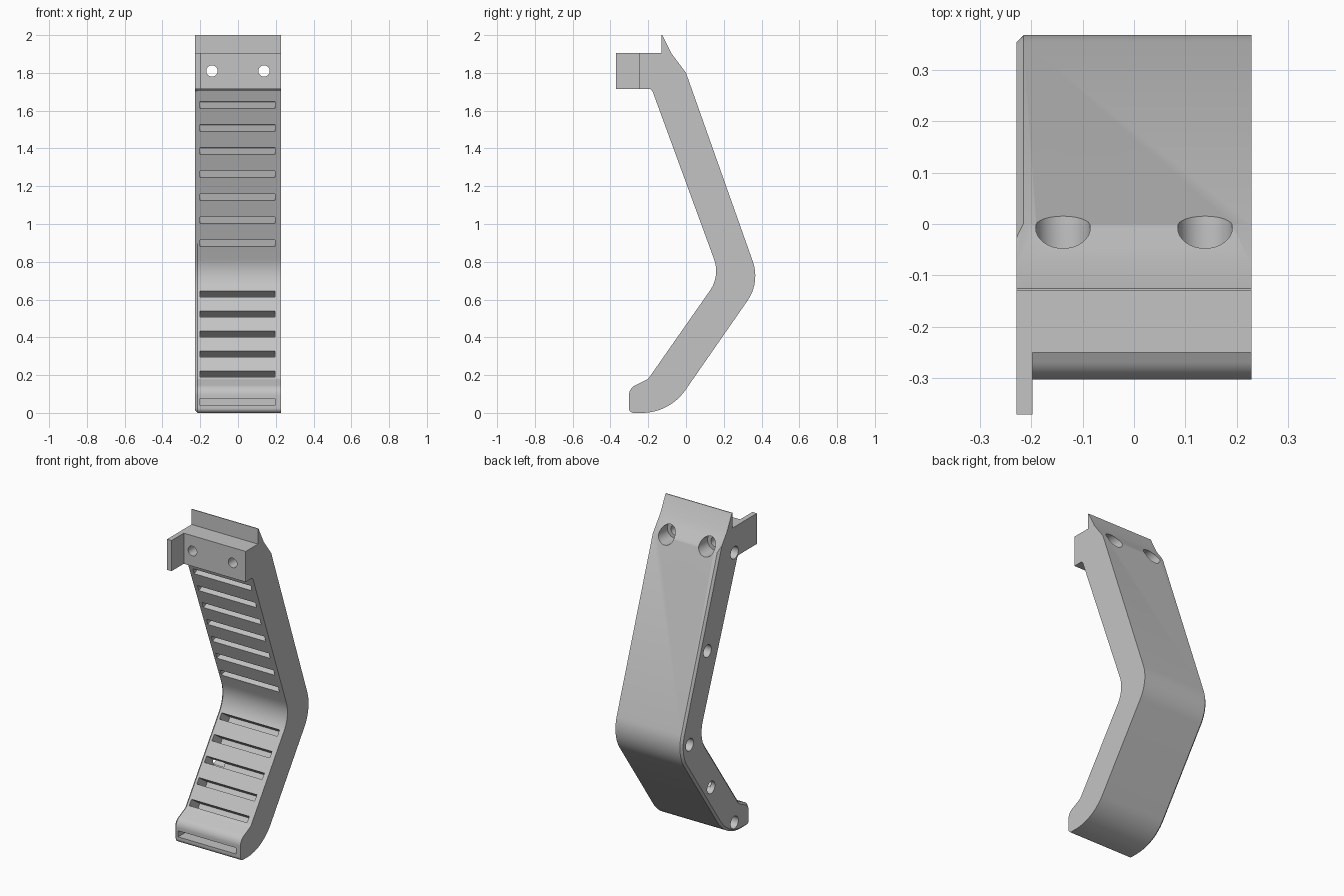
import bpy, bmesh, math
from mathutils import Vector, Matrix

if "Cube" in bpy.data.objects:
    bpy.data.objects.remove(bpy.data.objects["Cube"], do_unlink=True)

HALF = 0.228
grey = bpy.data.materials.new("plain_grey")
grey.use_nodes = True
grey.diffuse_color = (0.55, 0.55, 0.55, 1)
grey.node_tree.nodes["Principled BSDF"].inputs["Base Color"].default_value = grey.diffuse_color


def make_object(name, bm):
    bmesh.ops.recalc_face_normals(bm, faces=bm.faces)
    mesh = bpy.data.meshes.new(name)
    bm.to_mesh(mesh)
    bm.free()
    mesh.materials.append(grey)
    obj = bpy.data.objects.new(name, mesh)
    bpy.context.collection.objects.link(obj)
    return obj


def rounded(corners, steps=12):
    """Turn (y, z, radius) corners into a filleted outline."""
    out = []
    for i, (y, z, r) in enumerate(corners):
        p = Vector((y, z))
        if not r:
            out.append(p)
            continue
        a = (Vector(corners[i - 1][:2]) - p).normalized()
        b = (Vector(corners[(i + 1) % len(corners)][:2]) - p).normalized()
        half = a.angle(b) / 2
        centre = p + (a + b).normalized() * (r / math.sin(half))
        start = p + a * (r / math.tan(half)) - centre
        end = p + b * (r / math.tan(half)) - centre
        sweep = start.angle_signed(end)
        for k in range(steps + 1):
            out.append(centre + Matrix.Rotation(-sweep * k / steps, 2) @ start)
    return out


def add_box(bm, size, matrix):
    bmesh.ops.create_cube(bm, size=1, matrix=matrix @ Matrix.Diagonal((*size, 1)))


def add_cylinder(bm, radius, start, end):
    a, b = Vector(start), Vector(end)
    turn = (b - a).to_track_quat('Z', 'Y').to_matrix().to_4x4()
    bmesh.ops.create_cone(bm, cap_ends=True, segments=32, radius1=radius, radius2=radius,
                          depth=(b - a).length, matrix=Matrix.Translation((a + b) / 2) @ turn)


# Bent arm: side outline with rounded knee, heel and toe
outline = rounded([
    (-0.13, 2.0, 0), (-0.125, 2.0, 0), (-0.075, 1.9, 0), (0, 1.8, 0),
    (0.393, 0.691, 0.23), (-0.087, 0, 0.28), (-0.302, 0, 0.025),
    (-0.302, 0.13, 0.06), (-0.2, 0.18, 0.04), (0.181, 0.725, 0.18),
    (-0.178, 1.705, 0), (-0.19, 1.715, 0), (-0.25, 1.715, 0),
    (-0.25, 1.905, 0), (-0.13, 1.905, 0)])
bm = bmesh.new()
cap = bm.faces.new([bm.verts.new((-HALF, p.x, p.y)) for p in outline])
extrusion = bmesh.ops.extrude_face_region(bm, geom=[cap], use_keep_orig=True)
bmesh.ops.translate(bm, vec=(2 * HALF, 0, 0),
                    verts=[v for v in extrusion["geom"] if isinstance(v, bmesh.types.BMVert)])
bmesh.ops.recalc_face_normals(bm, faces=bm.faces)

# Chamfer along the right edge below the mounting block
edges = [e for e in bm.edges
         if all(v.co.x < 0 and v.co.z < 1.801 and (v.co.z < 1.71 or v.co.y > -0.1) for v in e.verts)]
bmesh.ops.bevel(bm, geom=edges, offset=0.013, segments=1, affect='EDGES')
arm = make_object("bent_arm", bm)

# Cutter: grip slots, square to the front surface
bm = bmesh.new()
slots = [(-0.302, 0.057, 0)]
for i in range(7):
    z = 1.63 - i * 0.122
    slots.append((-0.178 + 0.366 * (1.705 - z), z, math.atan(0.366)))
for i in range(5):
    z = 0.63 - i * 0.106
    slots.append((-0.2 + 0.699 * (z - 0.18), z, -math.atan(0.699)))
for y, z, angle in slots:
    add_box(bm, (0.397, 0.2, 0.038),
            Matrix.Translation((-0.0015, y, z)) @ Matrix.Rotation(angle, 4, 'X'))

slot_cutter = make_object("slot_cutter", bm)

# Cutter: screw holes through the block and blind holes in the right side
bm = bmesh.new()
for x in (-0.138, 0.138):
    add_cylinder(bm, 0.03, (x, -0.4, 1.81), (x, 0.1, 1.81))
    add_cylinder(bm, 0.053, (x, -0.09, 1.81), (x, 0.1, 1.81))
for y, z in [(-0.15, 1.745), (0.115, 1.235), (0.29, 0.72), (0.08, 0.375), (-0.15, 0.07)]:
    add_cylinder(bm, 0.038, (-0.3, y, z), (-0.13, y, z))
hole_cutter = make_object("hole_cutter", bm)

for cutter in (slot_cutter, hole_cutter):
    cutter.hide_render = True
    mod = arm.modifiers.new(cutter.name, 'BOOLEAN')
    mod.operation = 'DIFFERENCE'
    mod.solver = 'EXACT'
    mod.use_self = True
    mod.object = cutter
    bpy.context.view_layer.objects.active = arm
    bpy.ops.object.modifier_apply(modifier=mod.name)
    bpy.data.objects.remove(cutter, do_unlink=True)

# Side tab reaching forward from the block
bm = bmesh.new()
add_box(bm, (0.031, 0.12, 0.19), Matrix.Translation((-0.2125, -0.31, 1.81)))
make_object("side_tab", bm)

# Smooth curved surfaces, keep edges crisp
bpy.ops.object.select_all(action='DESELECT')
arm.select_set(True)
bpy.context.view_layer.objects.active = arm
bpy.ops.object.shade_smooth_by_angle(angle=math.radians(25))
